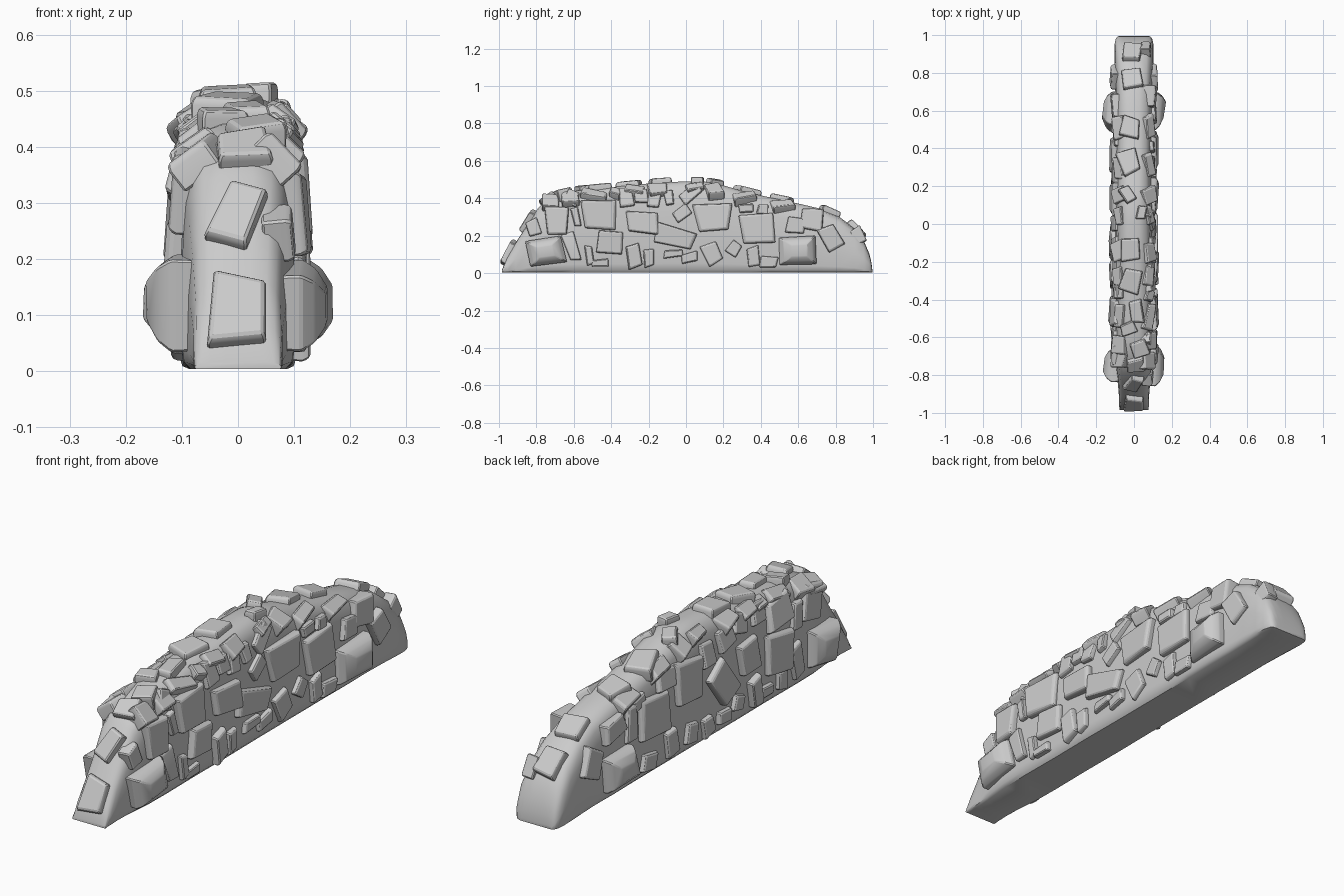
import bpy, bmesh, math, random
from mathutils import Vector
random.seed(11)

# Crest line of the wall core: (y, height, half width)
CREST = [(-.985, .012, .077), (-.955, .08, .079), (-.91, .16, .08), (-.85, .25, .085), (-.79, .345, .092),
         (-.72, .405, .1), (-.6, .435, .102), (-.4, .455, .1), (-.2, .475, .102), (0, .487, .1), (.1, .485, .1),
         (.2, .465, .1), (.3, .435, .1), (.45, .4, .1), (.6, .368, .102), (.72, .34, .1), (.82, .297, .102),
         (.9, .235, .104), (.95, .17, .103), (.98, .1, .097), (.992, .05, .088), (.996, .015, .075)]
# Half cross-section as fractions: (of half width, of height)
SECTION = [(.84, 0), (.96, .03), (1, .1), (1, .45), (.94, .75), (.83, .89), (.64, .97), (.28, 1)]


def crest(y):
    for (y0, h0, w0), (y1, h1, w1) in zip(CREST, CREST[1:]):
        if y <= y1:
            t = max(0, (y - y0) / (y1 - y0))
            return h0 + (h1 - h0) * t, w0 + (w1 - w0) * t
    return CREST[-1][1:]


def half_width(y, z):
    h, w = crest(y)
    f = min(1, z / h)
    for (a, b), (c, d) in zip(SECTION, SECTION[1:]):
        if f <= d:
            return w * (a + (c - a) * (f - b) / (d - b))
    return w * .25


def finish(bm, name, angle):
    bmesh.ops.recalc_face_normals(bm, faces=bm.faces)
    me = bpy.data.meshes.new(name)
    bm.to_mesh(me)
    bm.free()
    ob = bpy.data.objects.new(name, me)
    bpy.context.collection.objects.link(ob)
    bpy.ops.object.select_all(action='DESELECT')
    ob.select_set(True)
    bpy.context.view_layer.objects.active = ob
    bpy.ops.object.shade_smooth_by_angle(angle=math.radians(angle))
    return ob


# Wall core: lofted cross-sections
bm = bmesh.new()
rings = []
for y, h, w in CREST:
    pts = [(a * w, b * h) for a, b in SECTION]
    pts += [(-a, b) for a, b in reversed(pts)]
    rings.append([bm.verts.new((x, y, z + .004)) for x, z in pts])
for r0, r1 in zip(rings, rings[1:]):
    n = len(r0)
    for i in range(n):
        bm.faces.new((r0[i], r0[(i + 1) % n], r1[(i + 1) % n], r1[i]))
bm.faces.new(rings[0])
bm.faces.new(rings[-1])
finish(bm, "wall_core", 45)


def stone(bm, pos, normal, along, w, h, rot, thick, bulge=False):
    """Irregular four-sided slab lying on the wall with chipped edges; bulge makes a faceted boulder."""
    n = Vector(normal).normalized()
    u = Vector(along)
    u = (u - n * u.dot(n)).normalized()
    v = n.cross(u)
    if v.z < -1e-4:
        v = -v
    base = Vector(pos)
    c, s = math.cos(math.radians(rot)), math.sin(math.radians(rot))
    corners = []
    for a, b in ((-.5, -.5), (.5, -.5), (.5, .5), (-.5, .5)):
        a = (a + random.uniform(-.1, .1)) * w
        b = (b + random.uniform(-.1, .1)) * h
        corners.append((a * c - b * s, a * s + b * c))
    tilt = random.uniform(-.07, .07)
    levels = [(-.035, .97), (thick * .6, 1), (thick, .88)]
    if bulge:
        levels = [(-.035, .97), (.018, 1), (.042, .8), (.062, .42)]
    tmp = bmesh.new()
    rs = [[tmp.verts.new(base + u * a * k + v * b * k + n * (d + (tilt * a if d > 0 else 0)))
           for a, b in corners] for d, k in levels]
    for r0, r1 in zip(rs, rs[1:]):
        for i in range(4):
            tmp.faces.new((r0[i], r0[(i + 1) % 4], r1[(i + 1) % 4], r1[i]))
    tmp.faces.new(rs[0])
    tmp.faces.new(rs[-1])
    bmesh.ops.bevel(tmp, geom=tmp.edges[:], offset=min(.004, min(w, h) * .08), segments=1,
                    affect='EDGES', profile=.5, clamp_overlap=True)
    me = bpy.data.meshes.new("tmp")
    tmp.to_mesh(me)
    tmp.free()
    bm.from_mesh(me)
    bpy.data.meshes.remove(me)


# Side stones: (y, z, width, height, turn in degrees)
RIGHT_LARGE = [(-.75, .115, .18, .14, 8), (-.69, .28, .115, .13, 0), (-.46, .32, .18, .16, 3),
               (-.41, .165, .13, .12, -5), (-.235, .27, .17, .13, -5), (-.06, .19, .2, .11, -12),
               (.145, .3, .19, .15, 2), (.39, .24, .19, .14, 2), (.61, .12, .2, .16, 2),
               (.67, .29, .12, .11, -10), (.775, .195, .09, .13, 28), (-.28, .09, .08, .13, 10)]
RIGHT_SMALL = [(-.61, .135, .065, .14, 18), (-.59, .305, .04, .1, 15), (-.515, .095, .045, .1, 8),
               (-.455, .055, .09, .04, 5), (-.2, .08, .055, .09, 5), (-.07, .105, .09, .04, 5),
               (.02, .08, .09, .05, 15), (.135, .1, .09, .11, 25), (.255, .13, .07, .07, -35),
               (-.025, .32, .09, .07, 38), (.36, .09, .06, .1, 5), (.44, .06, .1, .06, -5),
               (.585, .255, .09, .09, -8), (.32, .345, .07, .05, 5), (.41, .34, .06, .05, -5),
               (.92, .2, .07, .1, 30), (-.32, .41, .075, .1, 5), (-.24, .41, .07, .08, 0),
               (-.17, .405, .07, .1, -8), (-.09, .4, .05, .09, 10), (.02, .42, .11, .07, 40),
               (-.82, .24, .07, .08, 20), (-.61, .4, .07, .08, -20)]
LEFT_LARGE = [(.61, .12, .2, .16, -4), (.77, .2, .1, .13, 25), (.36, .245, .18, .16, 0),
              (.13, .3, .17, .19, 5), (-.09, .21, .13, .19, -32), (-.46, .2, .15, .15, 4),
              (-.47, .36, .14, .12, -3), (-.74, .13, .17, .15, 6), (-.68, .33, .12, .14, 10),
              (-.26, .26, .13, .13, -5), (.62, .29, .14, .09, -8), (-.3, .1, .08, .13, -10)]
LEFT_SMALL = [(.51, .27, .06, .13, 6), (.4, .07, .09, .08, 10), (.25, .09, .08, .1, -8),
              (.12, .08, .07, .09, 10), (.01, .07, .06, .08, -15), (-.1, .07, .08, .05, 0),
              (-.19, .09, .06, .06, 20), (-.38, .07, .08, .05, 0), (-.48, .08, .06, .08, 5),
              (-.58, .12, .07, .14, -12), (-.58, .31, .05, .12, 8), (0, .36, .08, .1, 5),
              (-.12, .39, .09, .09, -8), (-.22, .41, .08, .08, 12), (-.34, .41, .08, .09, 0),
              (.27, .36, .1, .08, 10), (.45, .33, .08, .05, -8)]

for side, name, large, small in ((1, "right", RIGHT_LARGE, RIGHT_SMALL), (-1, "left", LEFT_LARGE, LEFT_SMALL)):
    bm = bmesh.new()
    for group, thick in ((large, .027), (small, .02)):
        for y, z, w, h, rot in group:
            lean = 0 if z < .2 else .08 if z < .35 else .25
            bulge = abs(y) > .58 and z < .2 and w > .15
            stone(bm, (side * half_width(y, z), y, z), (side, 0, lean), (0, 1, 0), w, h, rot, thick, bulge)
    finish(bm, "side_stones_" + name, 20)


# Cap stones along the crest: (x, y, width, length, turn)
CAPS = [(-.01, .9, .1, .12, 4), (-.01, .77, .11, .1, -8), (-.02, .51, .1, .11, 10), (-.03, .33, .11, .13, -18),
        (-.03, .15, .06, .09, -30), (.04, .06, .05, .07, 10), (-.02, -.13, .09, .12, 3),
        (-.02, -.3, .1, .12, -15), (.015, -.46, .07, .12, 12), (-.03, -.55, .08, .06, 20),
        (.03, -.66, .09, .08, 25), (.01, -.74, .1, .08, 10), (0, -.835, .08, .12, -20), (0, -.94, .1, .14, -5)]
bm = bmesh.new()
for x, y, w, l, rot in CAPS:
    slope = (crest(y + .03)[0] - crest(y - .03)[0]) / .06
    stone(bm, (x, y, crest(y)[0]), (0, -slope, 1), (1, 0, 0), w, l, rot, .028)
finish(bm, "cap_stones", 20)

# Shoulder stones: tilted rows where the sides turn into the crest
bm = bmesh.new()
for side in (-1, 1):
    for y, w, h in ((-.73, .09, .09), (-.63, .09, .08), (-.49, .13, .06), (-.38, .07, .06), (-.27, .1, .06),
                    (-.14, .1, .08), (.05, .09, .05), (.15, .09, .09), (.31, .12, .06), (.5, .12, .06)):
        y += random.uniform(-.015, .015)
        z = crest(y)[0] * .93
        stone(bm, (side * half_width(y, z), y, z), (side * .8, 0, random.uniform(.7, 1.3)), (0, 1, 0),
              w, h, random.uniform(-18, 18), .024)
finish(bm, "shoulder_stones", 20)
